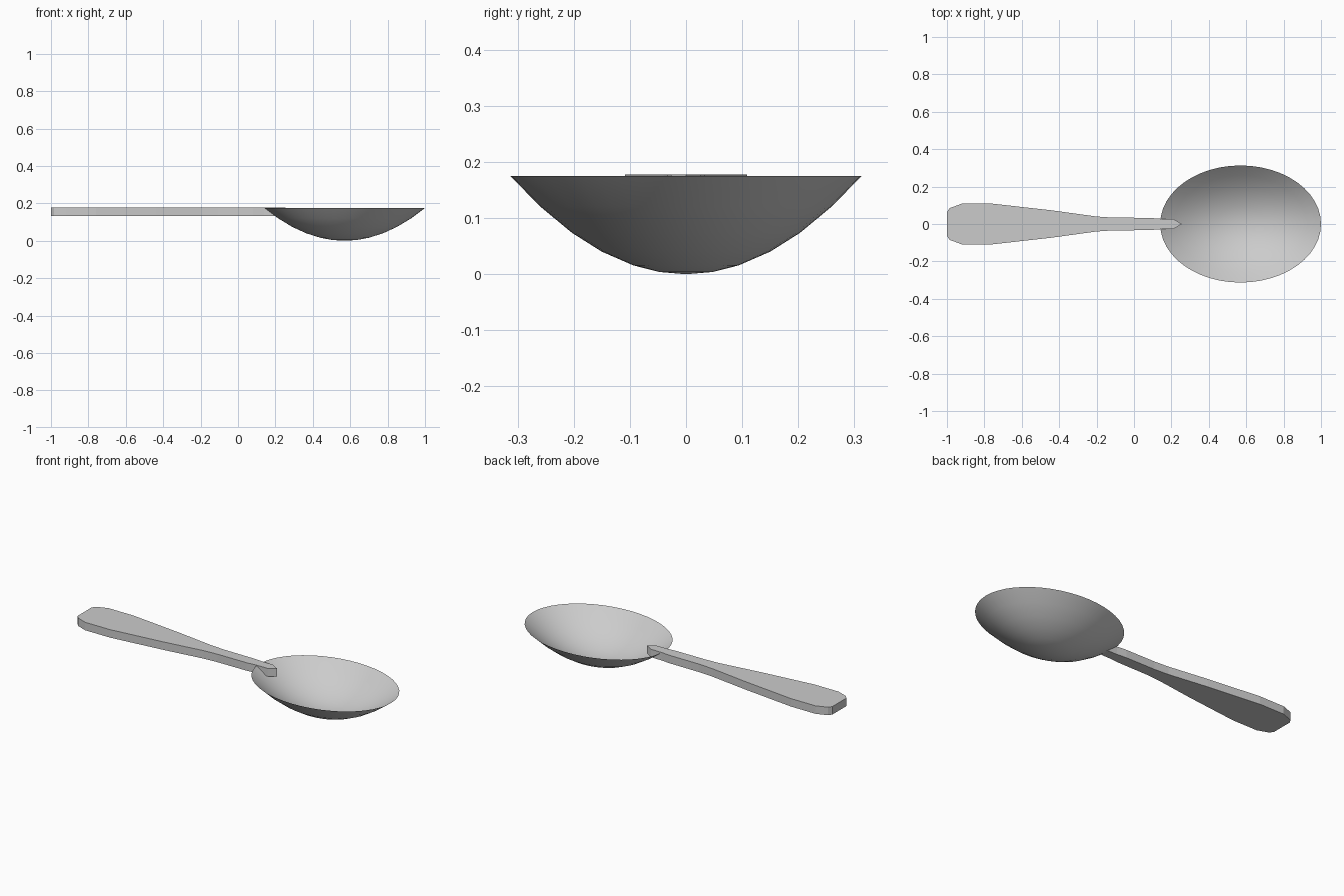
import bpy, bmesh, math

if "Cube" in bpy.data.objects:
    bpy.data.objects.remove(bpy.data.objects["Cube"])

steel = bpy.data.materials.new("light_grey_steel")
steel.diffuse_color = (0.6, 0.6, 0.6, 1)
steel.use_nodes = True
steel.node_tree.nodes["Principled BSDF"].inputs["Base Color"].default_value = steel.diffuse_color


def finish(bm, name):
    bmesh.ops.recalc_face_normals(bm, faces=bm.faces[:])
    mesh = bpy.data.meshes.new(name)
    bm.to_mesh(mesh)
    bm.free()
    mesh.materials.append(steel)
    obj = bpy.data.objects.new(name, mesh)
    bpy.context.collection.objects.link(obj)
    return obj


# Bowl: thin oval shell, outer and inner parabolic skins sharing one rim
CX, A, B, RIM, WALL, N = 0.57, 0.43, 0.313, 0.175, 0.005, 48
radii = [0.15, 0.30, 0.48, 0.65, 0.83]
bm = bmesh.new()


def ring(r, floor):
    z = floor + (RIM - floor) * r * r
    return [bm.verts.new((CX + A * r * math.cos(2 * math.pi * i / N),
                          B * r * math.sin(2 * math.pi * i / N), z)) for i in range(N)]


rim = ring(1, 0)
for floor in (0, WALL):
    rings = [ring(r, floor) for r in radii] + [rim]
    pole = bm.verts.new((CX, 0, floor))
    for i in range(N):
        j = (i + 1) % N
        bm.faces.new((pole, rings[0][i], rings[0][j]))
        for lo, hi in zip(rings, rings[1:]):
            bm.faces.new((lo[i], hi[i], hi[j], lo[j]))
bowl = finish(bm, "bowl")
bpy.context.view_layer.objects.active = bowl
bowl.select_set(True)
bpy.ops.object.shade_smooth_by_angle(angle=math.radians(40))

# Handle: flat bar, half outline mirrored across y and extruded upwards
half = [(-1.0, 0.065), (-0.985, 0.085), (-0.92, 0.109), (-0.76, 0.109),
        (-0.44, 0.073), (-0.20, 0.040), (-0.11, 0.034), (0.08, 0.033),
        (0.14, 0.028), (0.21, 0.027)]
outline = half + [(0.255, 0)] + [(x, -y) for x, y in reversed(half)]
bm = bmesh.new()
face = bm.faces.new([bm.verts.new((x, y, 0.131)) for x, y in outline])
ext = bmesh.ops.extrude_face_region(bm, geom=[face], use_keep_orig=True)
bmesh.ops.translate(bm, vec=(0, 0, 0.047),
                    verts=[v for v in ext["geom"] if isinstance(v, bmesh.types.BMVert)])
finish(bm, "handle")
